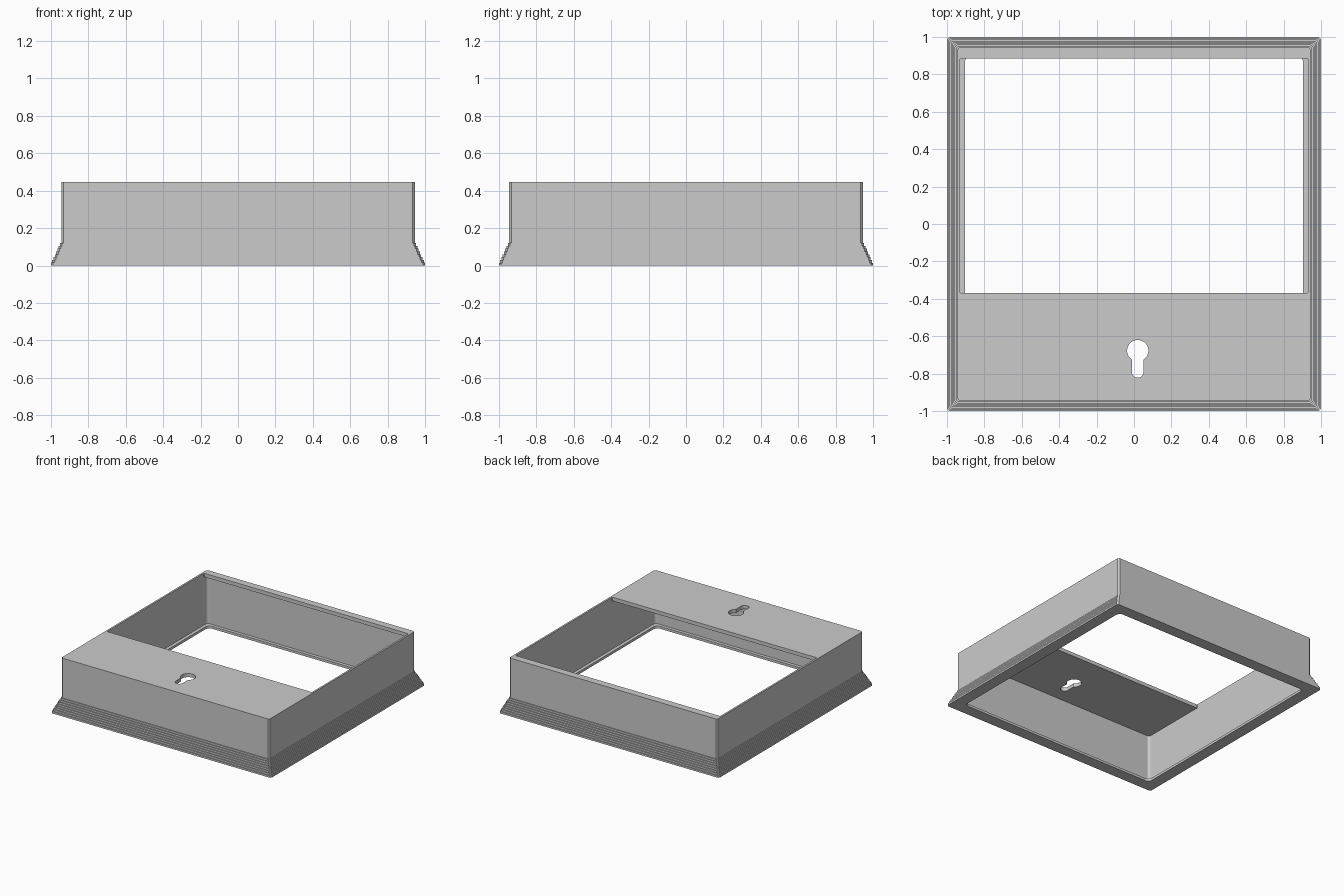
import bpy, bmesh, math

cube = bpy.data.objects.get("Cube")
if cube:
    bpy.data.objects.remove(cube, do_unlink=True)

grey = bpy.data.materials.new("plain grey")
grey.use_nodes = True
COLOUR = (0.6, 0.6, 0.6, 1)
grey.diffuse_color = COLOUR
grey.node_tree.nodes["Principled BSDF"].inputs["Base Color"].default_value = COLOUR


def rounded_rect(x0, x1, y0, y1, r, seg):
    """Counter-clockwise outline with rounded corners."""
    centres = [(x1 - r, y1 - r), (x0 + r, y1 - r), (x0 + r, y0 + r), (x1 - r, y0 + r)]
    pts = []
    for i, (cx, cy) in enumerate(centres):
        for k in range(seg + 1):
            a = (i + k / seg) * math.pi / 2
            pts.append((cx + r * math.cos(a), cy + r * math.sin(a)))
    return pts


def square(h, r, seg=1):
    return rounded_rect(-h, h, -h, h, r, seg)


def loft(name, sections):
    """Closed solid through a stack of (outline, z) sections."""
    bm = bmesh.new()
    rings = [[bm.verts.new((x, y, z)) for x, y in pts] for pts, z in sections]
    n = len(rings[0])
    for a, b in zip(rings, rings[1:]):
        for i in range(n):
            j = (i + 1) % n
            bm.faces.new((a[i], a[j], b[j], b[i]))
    bm.faces.new(rings[0][::-1])
    bm.faces.new(rings[-1])
    bmesh.ops.recalc_face_normals(bm, faces=bm.faces)
    mesh = bpy.data.meshes.new(name)
    bm.to_mesh(mesh)
    bm.free()
    mesh.materials.append(grey)
    obj = bpy.data.objects.new(name, mesh)
    bpy.context.collection.objects.link(obj)
    return obj


# Outer body: finely stepped flared foot below straight walls
WALL, FOOT, FOOT_TOP, TOP, STEPS = 0.945, 1.0, 0.12, 0.447, 8
sections = []
for i in range(STEPS):
    outline = square(FOOT - (FOOT - WALL) * i / STEPS, 0.012)
    sections += [(outline, FOOT_TOP * i / STEPS), (outline, FOOT_TOP * (i + 1) / STEPS)]
wall = square(WALL, 0.012)
sections += [(wall, FOOT_TOP), (wall, TOP)]
body = loft("frame_body", sections)

# Keyhole outline: round head with a narrower slot ending in a half circle
KX, KY, HEAD, SLOT, END = 0.02, -0.677, 0.057, 0.032, -0.79
start = -math.pi / 2 + math.asin(SLOT / HEAD)
sweep = 2 * math.pi - 2 * math.asin(SLOT / HEAD)
keyhole = [(KX + HEAD * math.cos(start + sweep * k / 28),
            KY + HEAD * math.sin(start + sweep * k / 28)) for k in range(29)]
keyhole += [(KX + SLOT * math.cos(math.pi * (1 + k / 10)),
             END + SLOT * math.sin(math.pi * (1 + k / 10))) for k in range(11)]

# Hollow interior, base opening, window and keyhole
cuts = {
    "cavity_cutter": (square(0.93, 0.02, 4), 0.02, 0.417),
    "base_cutter": (square(0.903, 0.035, 6), -0.1, 0.1),
    "window_cutter": (rounded_rect(-0.93, 0.93, -0.37, 0.885, 0.004, 1), 0.3, 0.6),
    "keyhole_cutter": (keyhole, 0.3, 0.6),
}
for name, (outline, low, high) in cuts.items():
    cutter = loft(name, [(outline, low), (outline, high)])
    cutter.hide_render = True
    mod = body.modifiers.new(name, 'BOOLEAN')
    mod.operation = 'DIFFERENCE'
    mod.solver = 'EXACT'
    mod.object = cutter
    bpy.context.view_layer.objects.active = body
    bpy.ops.object.modifier_apply(modifier=mod.name)
    bpy.data.objects.remove(cutter, do_unlink=True)
